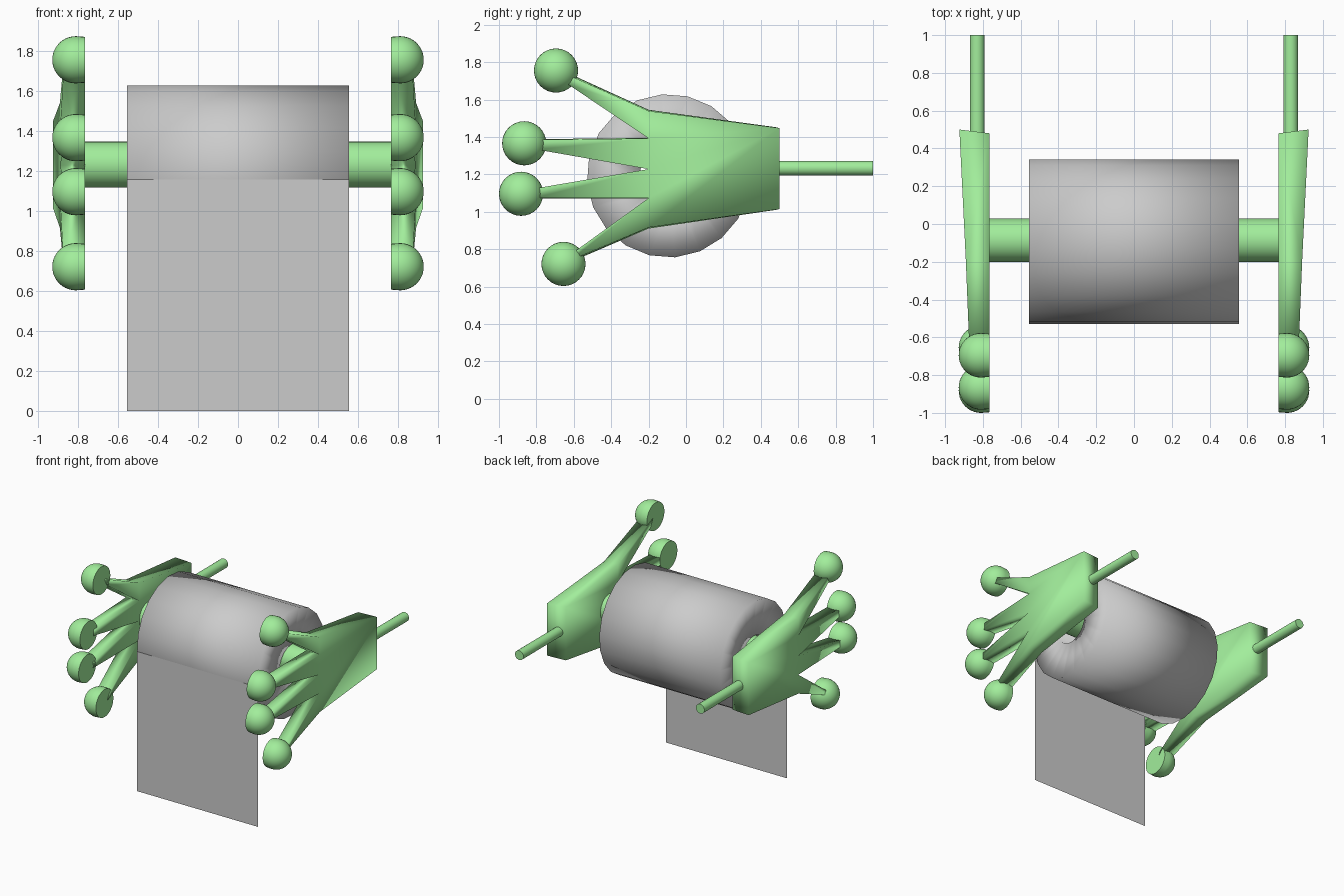
import bpy, bmesh
from math import sin, cos, radians, pi

if "Cube" in bpy.data.objects:
    bpy.data.objects.remove(bpy.data.objects["Cube"])

green = bpy.data.materials.new("green")
green.diffuse_color = (0.36, 0.85, 0.33, 1)
green.use_nodes = True
green.node_tree.nodes["Principled BSDF"].inputs["Base Color"].default_value = green.diffuse_color


def finish(bm, name, mat=None, mirror=False, angle=None):
    bmesh.ops.remove_doubles(bm, verts=bm.verts, dist=1e-5)
    bmesh.ops.recalc_face_normals(bm, faces=bm.faces)
    for f in bm.faces:
        f.smooth = True
    me = bpy.data.meshes.new(name)
    bm.to_mesh(me)
    bm.free()
    ob = bpy.data.objects.new(name, me)
    bpy.context.collection.objects.link(ob)
    if mat:
        me.materials.append(mat)
    if angle:
        bpy.ops.object.select_all(action='DESELECT')
        ob.select_set(True)
        bpy.context.view_layer.objects.active = ob
        bpy.ops.object.shade_smooth_by_angle(angle=radians(angle))
    if mirror:
        ob.modifiers.new("mirror", 'MIRROR').use_mirror_merge = False
    return ob


def lathe(bm, profile, y, z, segs, start=0.0, closed=False):
    """Spin (radius, x) points about an x-parallel axis through (y, z)."""
    rings = []
    for r, x in profile:
        rings.append([bm.verts.new((x, y + r * cos(start + 2 * pi * i / segs),
                                    z + r * sin(start + 2 * pi * i / segs)))
                      for i in range(segs)] if r > 0 else [bm.verts.new((x, y, z))] * segs)
    pairs = list(zip(rings, rings[1:]))
    if closed:
        pairs.append((rings[-1], rings[0]))
    for a, b in pairs:
        for i in range(segs):
            j = (i + 1) % segs
            quad = list(dict.fromkeys((a[i], a[j], b[j], b[i])))
            bm.faces.new(quad)
    return rings


# paper roll: hollow tube, with the loose sheet hanging from its front edge
W, RY, RZ, SEG = 0.555, -0.093, 1.192, 20
bm = bmesh.new()
start = radians(4.5)
rings = lathe(bm, [(0.155, -W), (0.437, -W), (0.437, W), (0.155, W)], RY, RZ, SEG, start, True)
finish(bm, "paper_roll")

bm = bmesh.new()
fa = start + pi
fy, fz = RY + 0.437 * cos(fa), RZ + 0.437 * sin(fa)
bm.faces.new([bm.verts.new(p) for p in
              ((-W, fy, 0), (W, fy, 0), (W, fy, fz), (-W, fy, fz))])
finish(bm, "hanging_sheet")

# axle that the roll hangs on
bm = bmesh.new()
lathe(bm, [(0, -0.77), (0.115, -0.77), (0.115, 0.77), (0, 0.77)], -0.086, 1.231, 32)
finish(bm, "axle", green, angle=40)

# hand: flat inner face, outer face tapering toward the finger tips
INNER = 0.765
valleys = [(-0.2, z) for z in (1.545, 1.395, 1.228, 1.07, 0.91)]
wrist = [(0.49, 1.01), (0.49, 1.452)]
tips = [((-0.66, 1.755), (-0.63, 1.69)), ((-0.80, 1.388), (-0.80, 1.335)),
        ((-0.81, 1.122), (-0.81, 1.07)), ((-0.60, 0.775), (-0.62, 0.73))]

bm = bmesh.new()


def pair(p):
    y, z = p
    outer = 0.89 + (y + 0.2) * (0.05 if y > -0.2 else 0.04)
    skew = 0.01 if y > 0 else 0
    return (bm.verts.new((INNER, y - skew, z)),
            bm.verts.new((outer, y + skew, 1.23 + (z - 1.23) * 0.98)))


V = [pair(p) for p in valleys]
B = [pair(p) for p in wrist]
T = [(pair(a), pair(b)) for a, b in tips]
patches = [V + B] + [[V[i], T[i][0], T[i][1], V[i + 1]] for i in range(4)]
for patch in patches:
    for side in (0, 1):
        bm.faces.new([p[side] for p in patch])
outline = []
for i in range(4):
    outline += [V[i], T[i][0], T[i][1]]
outline += [V[4]] + B
for a, b in zip(outline, outline[1:] + outline[:1]):
    bm.faces.new((a[0], b[0], b[1], a[1]))
finish(bm, "hand", green, mirror=True)

# round finger pads, cut flat on the inner side
R, CX = 0.118, 0.81
dome = [(0, INNER), (R * 0.97, INNER)]
dome += [(R * cos(k * pi / 20), CX + R * sin(k * pi / 20)) for k in range(10)] + [(0, CX + R)]
bm = bmesh.new()
for y, z in ((-0.695, 1.755), (-0.865, 1.366), (-0.882, 1.096), (-0.655, 0.721)):
    lathe(bm, dome, y, z, 32)
finish(bm, "finger_pads", green, mirror=True, angle=40)

# mounting rods behind the wrists
bpy.ops.mesh.primitive_cylinder_add(vertices=24, radius=0.039, depth=0.55,
                                    location=(0.83, 0.725, 1.233), rotation=(pi / 2, 0, 0))
rod = bpy.context.object
rod.name = "mounting_rod"
bpy.ops.object.transform_apply(location=True, rotation=True, scale=True)
bpy.ops.object.shade_smooth_by_angle(angle=radians(40))
rod.data.materials.append(green)
rod.modifiers.new("mirror", 'MIRROR')
